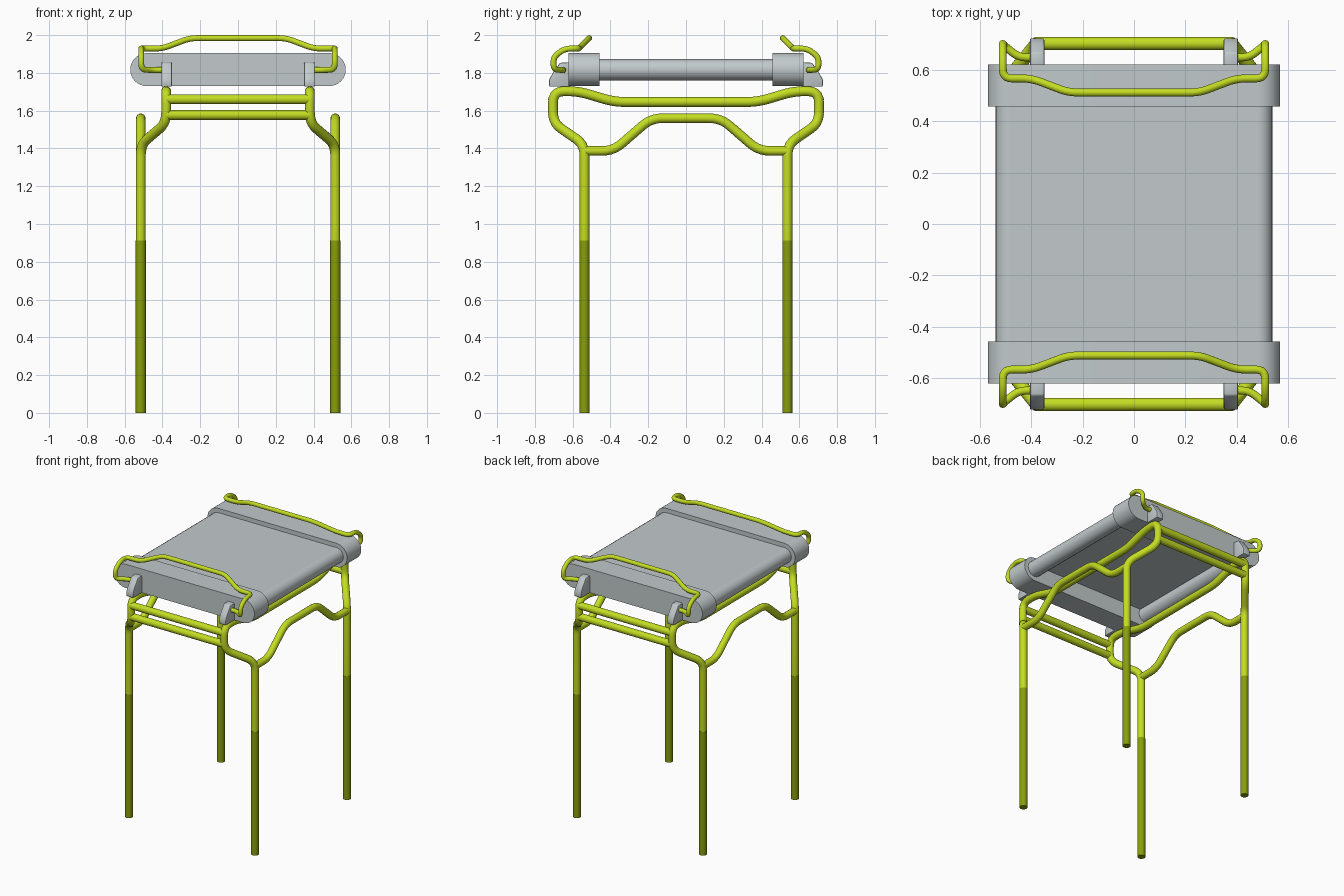
import bpy, bmesh, math
from mathutils import Vector

if "Cube" in bpy.data.objects:
    bpy.data.objects.remove(bpy.data.objects["Cube"])


def material(name, rgb):
    m = bpy.data.materials.new(name)
    m.diffuse_color = (*rgb, 1)
    m.use_nodes = True
    m.node_tree.nodes["Principled BSDF"].inputs["Base Color"].default_value = m.diffuse_color
    return m


LIME = material("lime green", (0.55, 0.72, 0.016))
OLIVE = material("dark olive green", (0.25, 0.34, 0.004))
GREY = material("pale grey", (0.54, 0.59, 0.60))


def finish(ob, mat, angle=35):
    ob.data.materials.clear()
    ob.data.materials.append(mat)
    bpy.ops.object.select_all(action='DESELECT')
    ob.select_set(True)
    bpy.context.view_layer.objects.active = ob
    if ob.type == 'CURVE':
        bpy.ops.object.convert(target='MESH')
        ob = bpy.context.view_layer.objects.active
    bpy.ops.object.shade_smooth_by_angle(angle=math.radians(angle))
    return ob


def rounded(points, r, steps=5):
    """Replace each inner corner of a path with a small curve."""
    pts = [Vector(p) for p in points]
    out = [pts[0]]
    for a, b, c in zip(pts, pts[1:], pts[2:]):
        d = min(r, (a - b).length * 0.48, (c - b).length * 0.48)
        p = b + (a - b).normalized() * d
        q = b + (c - b).normalized() * d
        for i in range(steps + 1):
            t = i / steps
            out.append(p * (1 - t) ** 2 + b * 2 * t * (1 - t) + q * t ** 2)
    out.append(pts[-1])
    return out


def tube(name, points, radius, mat, bend=0.06):
    path = rounded(points, bend)
    cu = bpy.data.curves.new(name, 'CURVE')
    cu.dimensions = '3D'
    cu.bevel_depth = radius
    cu.bevel_resolution = 6
    cu.use_fill_caps = True
    sp = cu.splines.new('POLY')
    sp.points.add(len(path) - 1)
    for p, co in zip(sp.points, path):
        p.co = (*co, 1)
    ob = bpy.data.objects.new(name, cu)
    bpy.context.collection.objects.link(ob)
    return finish(ob, mat)


def prism(name, start, offset, mat, bevel=0):
    """Extrude a closed outline of 3D points along an offset."""
    bm = bmesh.new()
    face = bm.faces.new([bm.verts.new(p) for p in start])
    ext = bmesh.ops.extrude_face_region(bm, geom=[face], use_keep_orig=True)
    bmesh.ops.translate(bm, vec=offset,
                        verts=[v for v in ext['geom'] if isinstance(v, bmesh.types.BMVert)])
    bmesh.ops.recalc_face_normals(bm, faces=bm.faces)
    if bevel:
        edges = [e for e in bm.edges if e.calc_face_angle(0) > 0.6]
        bmesh.ops.bevel(bm, geom=edges, offset=bevel, segments=2, affect='EDGES', profile=0.5)
    me = bpy.data.meshes.new(name)
    bm.to_mesh(me)
    bm.free()
    ob = bpy.data.objects.new(name, me)
    bpy.context.collection.objects.link(ob)
    return finish(ob, mat)


def mirrored_path(half, axis):
    other = []
    for p in reversed(half):
        q = list(p)
        q[axis] = -q[axis]
        other.append(tuple(q))
    return half + other


LX, LY, PX, PY = 0.515, 0.537, 0.38, 0.704   # leg and upper post positions
SIDES = ((1, "right"), (-1, "left"))
ENDS = ((-1, "front"), (1, "back"))

for s, side in SIDES:
    # One bent tube: front leg, upper rail and back leg
    half = [(s * LX, -LY, 0.91), (s * LX, -LY, 1.42), (s * PX, -PY, 1.535),
            (s * PX, -PY, 1.703), (s * PX, -0.57, 1.703), (s * PX, -0.38, 1.646)]
    tube(side + "_frame", mirrored_path(half, 1), 0.026, LIME)
    # Arched lower side rail
    half = [(s * LX, -LY, 1.387), (s * LX, -0.385, 1.387), (s * LX, -0.185, 1.56)]
    tube(side + "_lower_rail", mirrored_path(half, 1), 0.025, LIME)
    # Round seat side pole
    tube(side + "_seat_pole", [(s * 0.484, -0.5, 1.817), (s * 0.484, 0.5, 1.817)], 0.056, GREY)
    # Dark lower legs
    for e, end in ENDS:
        tube(f"{end}_{side}_lower_leg", [(s * LX, e * LY, 0), (s * LX, e * LY, 0.912)],
             0.027, OLIVE)

# Seat sheet stretched over the two poles
prism("seat_sheet", [(-0.484, -0.5, 1.85), (0.484, -0.5, 1.85),
                     (0.484, -0.5, 1.873), (-0.484, -0.5, 1.873)], (0, 1, 0), GREY)

for e, end in ENDS:
    # Pair of cross rails between the posts
    for z, level in ((1.66, "upper"), (1.577, "lower")):
        tube(f"{end}_{level}_cross_rail", [(-PX, e * PY, z), (PX, e * PY, z)], 0.026, LIME)

    # Round-ended seat end block
    outline = []
    for s, a0 in ((1, -90), (-1, 90)):
        for i in range(17):
            a = math.radians(a0 + 180 * i / 16)
            outline.append((s * 0.483 + 0.0875 * math.cos(a), e * 0.458,
                            1.8175 + 0.0875 * math.sin(a)))
    prism(end + "_end_block", outline, (0, e * 0.165, 0), GREY)

    # Brackets on the end block
    profile = [(0.61, 1.727), (0.724, 1.727), (0.724, 1.765), (0.705, 1.80),
               (0.668, 1.853), (0.61, 1.857)]
    for s, side in SIDES:
        prism(f"{end}_{side}_bracket", [(s * 0.378 - 0.028, e * y, z) for y, z in profile],
              (0.056, 0, 0), GREY, bevel=0.006)

    # Thin bent handle hooked into the brackets
    half = [(-0.385, e * 0.65, 1.815), (-0.45, e * 0.65, 1.815), (-0.512, e * 0.70, 1.818),
            (-0.512, e * 0.704, 1.88), (-0.512, e * 0.645, 1.929), (-0.512, e * 0.568, 1.929),
            (-0.40, e * 0.568, 1.929), (-0.255, e * 0.513, 1.984)]
    tube(end + "_handle", mirrored_path(half, 0), 0.0155, LIME, bend=0.04)
